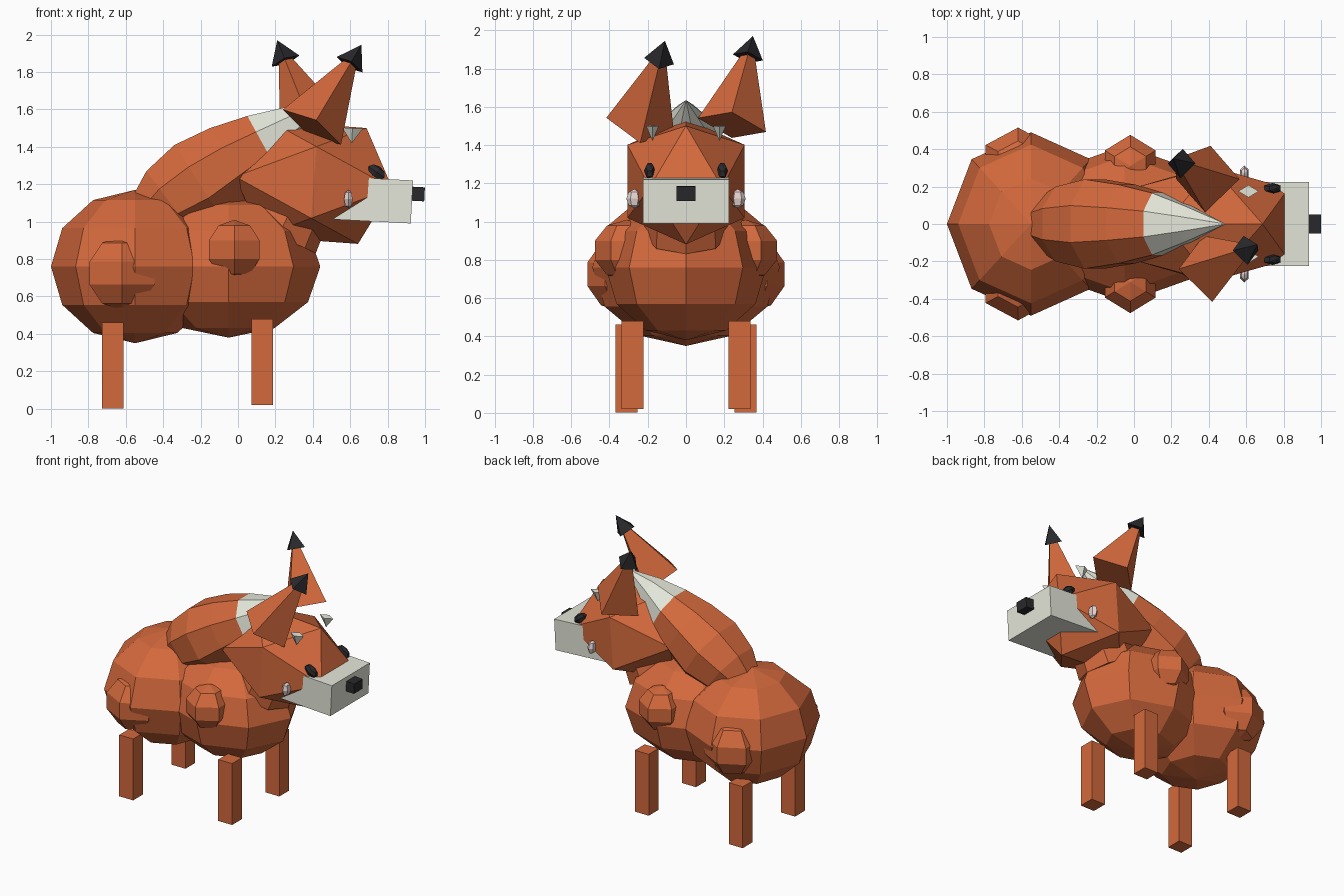
import bpy, bmesh, math
from mathutils import Matrix, Vector

if "Cube" in bpy.data.objects:
    bpy.data.objects.remove(bpy.data.objects["Cube"])


def material(name, color):
    m = bpy.data.materials.new(name)
    m.diffuse_color = (*color, 1)
    m.use_nodes = True
    m.node_tree.nodes["Principled BSDF"].inputs["Base Color"].default_value = m.diffuse_color
    return m


ORANGE = material("orange fur", (0.65, 0.14, 0.045))
WHITE = material("white fur", (0.78, 0.80, 0.70))
BLACK = material("black", (0.022, 0.022, 0.025))
PINK = material("pale pink", (0.80, 0.66, 0.64))


def finish(name, bm, *mats):
    bmesh.ops.recalc_face_normals(bm, faces=bm.faces)
    me = bpy.data.meshes.new(name)
    bm.to_mesh(me)
    bm.free()
    for m in mats:
        me.materials.append(m)
    ob = bpy.data.objects.new(name, me)
    bpy.context.collection.objects.link(ob)
    return ob


def place(loc, size, tilt=0):
    return (Matrix.Translation(loc) @ Matrix.Rotation(math.radians(tilt), 4, 'Y')
            @ Matrix.Diagonal((*size, 1)))


def ball(name, loc, size, segs, rings, mat, tilt=0):
    bm = bmesh.new()
    bmesh.ops.create_uvsphere(bm, u_segments=segs, v_segments=rings, radius=1,
                              matrix=place(loc, size, tilt))
    return finish(name, bm, mat)


def box(name, loc, size, mat, tilt=0):
    bm = bmesh.new()
    bmesh.ops.create_cube(bm, size=1, matrix=place(loc, size, tilt))
    return finish(name, bm, mat)


def cone(name, loc, size, segs, r1, r2, mat, tilt=0):
    bm = bmesh.new()
    bmesh.ops.create_cone(bm, cap_ends=True, segments=segs, radius1=r1, radius2=r2,
                          depth=1, matrix=place(loc, size, tilt))
    return finish(name, bm, mat)


def pyramid(name, base, axis, corner, radius, height, mat):
    # four-sided spike whose base corner points along the given direction
    n = axis.normalized()
    u = (corner - n * corner.dot(n)).normalized()
    v = n.cross(u)
    bm = bmesh.new()
    ring = [bm.verts.new(base + radius * d) for d in (u, v, -u, -v)]
    top = bm.verts.new(base + n * height)
    bm.faces.new(ring)
    for i in range(4):
        bm.faces.new((ring[i], ring[(i + 1) % 4], top))
    return finish(name, bm, mat)


# body
ball("rear_body", (-0.55, 0, 0.76), (0.45, 0.49, 0.41), 8, 6, ORANGE)
ball("front_body", (-0.05, 0, 0.76), (0.49, 0.42, 0.38), 8, 6, ORANGE)
cone("neck", (0.28, 0, 1.06), (1, 1, 0.3), 8, 0.22, 0.2, ORANGE, 25)

# paired parts on both sides
for s, side in ((-1, "right"), (1, "left")):
    ball("hip_" + side, (-0.62, s * 0.33, 0.725), (0.21, 0.195, 0.2), 6, 5, ORANGE)
    ball("shoulder_" + side, (-0.02, s * 0.31, 0.85), (0.165, 0.175, 0.16), 6, 5, ORANGE)
    box("front_leg_" + side, (0.13, s * 0.28, 0.25), (0.115, 0.115, 0.46), ORANGE)
    box("rear_leg_" + side, (-0.67, s * 0.31, 0.232), (0.115, 0.115, 0.46), ORANGE)
    ball("eye_" + side, (0.74, s * 0.19, 1.265), (0.06, 0.03, 0.035), 6, 4, BLACK, 35)
    ball("cheek_" + side, (0.59, s * 0.27, 1.12), (0.027, 0.042, 0.05), 6, 4, PINK)
    cone("brow_" + side, (0.61, s * 0.175, 1.46), (1, 0.6, 0.08), 4, 0, 0.055, WHITE, 3)

# head: stretched icosahedron with its side edges level, tipped slightly forward
bm = bmesh.new()
bmesh.ops.create_icosphere(
    bm, subdivisions=1, radius=1,
    matrix=place((0.405, 0, 1.21), (0.495, 0.36, 0.365), 4.2)
    @ Matrix.Rotation(math.radians(-31.72), 4, 'Y'))
finish("head", bm, ORANGE)

# muzzle and nose
box("muzzle", (0.69, 0, 1.118), (0.48, 0.45, 0.23), WHITE, 3)
box("nose", (0.96, 0, 1.148), (0.075, 0.1, 0.075), BLACK, 3)

# ears with dark tips, each leaning its own way
for side, y, tip, corner in (
        ("right", -0.24, (0.66, -0.11, 1.945), (-0.155, 0, 0.095)),
        ("left", 0.24, (0.21, 0.35, 1.97), (0.185, 0, 0.073))):
    base = Vector((0.395, y, 1.505))
    axis = Vector(tip) - base
    length = axis.length
    pyramid("ear_" + side, base, axis, Vector(corner), 0.182, length * 0.97, ORANGE)
    pyramid("ear_tip_" + side, base + axis * 0.76, axis, Vector(corner),
            0.08, length * 0.24, BLACK)

# tail curling forward over the back: (centre x, centre z, top x, top z) per ring
rings = [(-0.46, 1.04, -0.555, 1.15), (-0.37, 1.11, -0.49, 1.27),
         (-0.21, 1.21, -0.34, 1.41), (-0.04, 1.32, -0.15, 1.50),
         (0.13, 1.42, 0.05, 1.565), (0.29, 1.525, 0.245, 1.61)]
bm = bmesh.new()
loops = []
for cx, cz, tx, tz in rings:
    c = Vector((cx, 0, cz))
    up = Vector((tx - cx, 0, tz - cz))
    r = up.length / math.cos(math.pi / 8)
    up.normalize()
    loops.append([bm.verts.new(c + r * (up * math.cos(a) + Vector((0, math.sin(a), 0))))
                  for a in [math.pi / 8 + k * math.pi / 4 for k in range(8)]])
    loops[-1][0].co.y += 0
point = bm.verts.new((0.49, 0, 1.635))
bm.faces.new(loops[0])
for j, a in enumerate(loops):
    for k in range(8):
        m = (k + 1) % 8
        if j + 1 < len(loops):
            b = loops[j + 1]
            f = bm.faces.new((a[k], a[m], b[m], b[k]))
        else:
            f = bm.faces.new((a[k], a[m], point))
        f.material_index = 1 if j >= 4 else 0
finish("tail", bm, ORANGE, WHITE)
